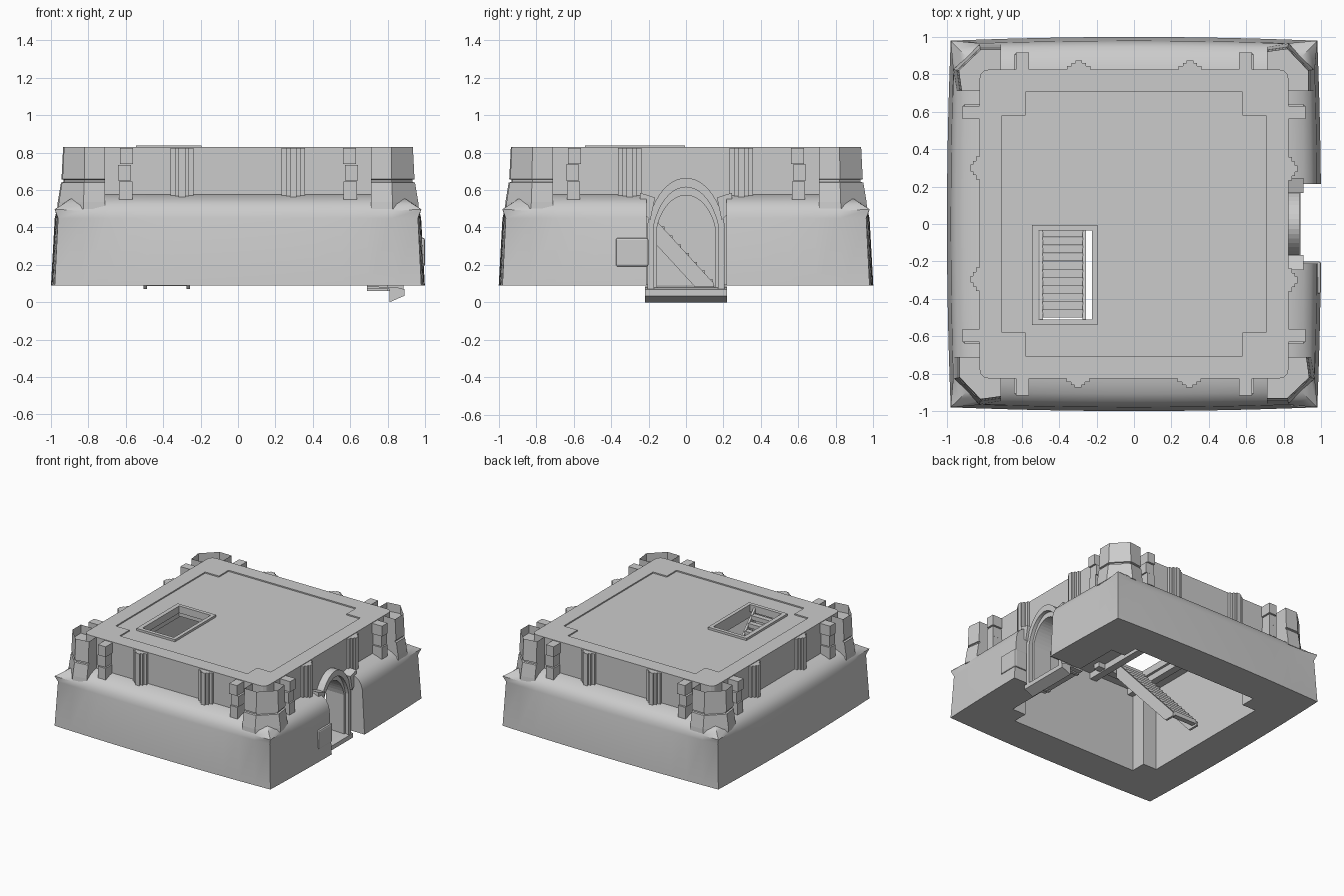
import bpy, bmesh, math
from mathutils import Matrix, Vector

cube = bpy.data.objects.get("Cube")
if cube:
    bpy.data.objects.remove(cube, do_unlink=True)

stone = bpy.data.materials.new("grey_stone")
stone.use_nodes = True
GREY = (0.6, 0.6, 0.6, 1)
stone.diffuse_color = GREY
stone.node_tree.nodes["Principled BSDF"].inputs["Base Color"].default_value = GREY


def finish(name, bm):
    bmesh.ops.recalc_face_normals(bm, faces=bm.faces)
    mesh = bpy.data.meshes.new(name)
    bm.to_mesh(mesh)
    bm.free()
    mesh.materials.append(stone)
    ob = bpy.data.objects.new(name, mesh)
    bpy.context.collection.objects.link(ob)
    return ob


def loft(bm, loops, close=False):
    """Skin a list of equal point loops; cap the ends or close into a tube."""
    rings = [[bm.verts.new(p) for p in loop] for loop in loops]
    n = len(rings[0])
    for a, b in zip(rings, rings[1:] + (rings[:1] if close else [])):
        for i in range(n):
            j = (i + 1) % n
            bm.faces.new((a[i], a[j], b[j], b[i]))
    if not close:
        bm.faces.new(rings[0])
        return bm.faces.new(rings[-1])


def add_box(bm, x0, x1, y0, y1, z0, z1):
    loft(bm, [[(x0, y0, z), (x1, y0, z), (x1, y1, z), (x0, y1, z)] for z in (z0, z1)])


def box(name, *size):
    bm = bmesh.new()
    add_box(bm, *size)
    return finish(name, bm)


def prism(name, pts, axis, lo, hi):
    """Extrude a 2D outline along x, y or z."""
    place = {"x": lambda a, b, t: (t, a, b), "y": lambda a, b, t: (a, t, b),
             "z": lambda a, b, t: (a, b, t)}[axis]
    bm = bmesh.new()
    loft(bm, [[place(a, b, t) for a, b in pts] for t in (lo, hi)])
    return finish(name, bm)


def cut(ob, cutters):
    bpy.context.view_layer.objects.active = ob
    for c in cutters:
        mod = ob.modifiers.new("cut", "BOOLEAN")
        mod.operation, mod.solver, mod.object = "DIFFERENCE", "EXACT", c
        bpy.ops.object.modifier_apply(modifier=mod.name)


def smooth(ob, angle=35):
    bpy.ops.object.select_all(action="DESELECT")
    ob.select_set(True)
    bpy.context.view_layer.objects.active = ob
    bpy.ops.object.shade_smooth_by_angle(angle=math.radians(angle))


def turned(bm, k):
    bm.transform(Matrix.Rotation(k * math.pi / 2, 4, "Z"))


def square(half, bow, z, lip=0, n=14):
    """Square loop with bowed sides and corners that kick outward."""
    pts = []
    for k in range(4):
        rot = Matrix.Rotation(k * math.pi / 2, 3, "Z")
        for i in range(n):
            u = 2 * i / n - 1
            h = half + lip * u ** 8
            pts.append(rot @ Vector((h * u, -h - bow * (1 - u * u), z + lip * u ** 8 * 0.5)))
    return pts


def arch(w, spring, peak, base, n=10):
    """Pointed arch outline in (y, z), open at the bottom."""
    half = []
    for i in range(n + 1):
        t = i / n
        bulge = 0.5 * t + 0.5 * (1 - math.cos(t * math.pi / 2))
        half.append((w * (1 - bulge), spring + (peak - spring) * math.sin(t * math.pi / 2) ** 0.9))
    right = [(w, base)] + half
    return right + [(-y, z) for y, z in reversed(right[:-1])]


def plus(a, b):
    """Square outline with its four corners notched."""
    quarter = [(a, -b), (a, b), (b, b)]
    pts = []
    for k in range(4):
        rot = Matrix.Rotation(k * math.pi / 2, 2)
        pts += [tuple(rot @ Vector(p)) for p in quarter]
    return pts


# Sloping earth bank with a rounded crown
bm = bmesh.new()
loft(bm, [square(0.98, 0.02, 0.09), square(0.962, 0.018, 0.45),
          square(0.955, 0.016, 0.485, 0.025), square(0.935, 0.013, 0.525),
          square(0.9, 0.008, 0.55), square(0.86, 0, 0.568), square(0.8, 0, 0.58)])
bank = finish("earth_bank", bm)

# Main block with rounded corners
corner = []
for k in range(4):
    rot = Matrix.Rotation(k * math.pi / 2, 2)
    for i in range(4):
        a = i * math.pi / 6
        corner.append(tuple(rot @ Vector((0.78 + 0.045 * math.cos(a), 0.78 + 0.045 * math.sin(a)))))
walls = prism("main_walls", corner, "z", 0.092, 0.83)

# Cutters for the room, roof recess, hatch and doorway
room = prism("room_cutter", plus(0.705, 0.58), "z", -0.1, 0.78)
recess = prism("roof_recess_cutter", plus(0.705, 0.58), "z", 0.82, 1)
hatch = box("hatch_cutter", -0.51, -0.22, -0.51, -0.035, 0.7, 1)
door = prism("doorway_cutter", arch(0.158, 0.4, 0.575, -0.1), "x", 0.5, 1.2)
gap = box("entrance_gap_cutter", 0.81, 1.2, -0.21, 0.215, -0.1, 1)
cut(bank, [room, gap, door])
cut(walls, [room, recess, hatch, door])
for c in (room, recess, hatch, door, gap):
    bpy.data.objects.remove(c, do_unlink=True)
smooth(bank)

# Hatch rim on the roof
bm = bmesh.new()
for x0, x1, y0, y1 in ((-0.545, -0.51, -0.54, -0.005), (-0.225, -0.195, -0.54, -0.005),
                       (-0.51, -0.225, -0.54, -0.51), (-0.51, -0.225, -0.035, -0.005)):
    add_box(bm, x0, x1, y0, y1, 0.79, 0.838)
finish("hatch_rim", bm)

# Ceiling beams around the hatch
bm = bmesh.new()
for x in (-0.56, -0.19):
    add_box(bm, x - 0.03, x + 0.03, -0.705, 0.705, 0.73, 0.782)
for y in (-0.56, 0.02):
    add_box(bm, -0.7, -0.1, y - 0.03, y + 0.03, 0.74, 0.784)
finish("ceiling_beams", bm)

# Stair: two stringers and treads
side = [(-0.51, 0.82), (0.15, 0.1), (0.15, 0.07), (0.06, 0.07), (-0.51, 0.69)]
for name, x in (("left_stringer", -0.275), ("right_stringer", -0.505)):
    prism(name, side, "x", x, x + 0.018)
bm = bmesh.new()
for i in range(15):
    y, z = -0.5 + 0.043 * i, 0.78 - 0.047 * i
    add_box(bm, -0.49, -0.272, y, y + 0.042, z - 0.035, z)
finish("stair_treads", bm)

# Corner buttresses, hollow on top, flared below
foot = [(0.79, 0.71), (0.93, 0.71), (0.93, 0.82), (0.82, 0.935), (0.71, 0.92), (0.71, 0.79)]
levels = [(0.5, 1.22), (0.535, 1.2), (0.64, 1.08), (0.643, 0.98), (0.655, 0.98), (0.658, 1.06), (0.83, 1)]
bank_side = 0.79
for k, name in enumerate(("back_left", "back_right", "front_right", "front_left")):
    bm = bmesh.new()
    top = loft(bm, [[(bank_side + (x - bank_side) * (s if x > bank_side else 1),
                      bank_side + (y - bank_side) * (s if y > bank_side else 1), z)
                     for x, y in foot] for z, s in levels])
    bmesh.ops.inset_region(bm, faces=[top], thickness=0.025)
    bmesh.ops.translate(bm, verts=top.verts, vec=(0, 0, -0.07))
    turned(bm, k)
    finish(name + "_buttress", bm)

# Ribs and stacked stone piers on each wall
for k, name in enumerate(("front", "left", "back", "right")):
    bm = bmesh.new()
    for x in (-0.3, 0.295):
        add_box(bm, x - 0.062, x + 0.062, -0.845, -0.8, 0.55, 0.825)
        add_box(bm, x - 0.038, x + 0.038, -0.862, -0.8, 0.55, 0.825)
        add_box(bm, x - 0.018, x + 0.018, -0.875, -0.8, 0.55, 0.825)
    turned(bm, k)
    finish(name + "_ribs", bm)
    bm = bmesh.new()
    for s in (-1, 1):
        for z0, z1, shift in ((0.55, 0.645, 0), (0.65, 0.735, 0.006), (0.74, 0.825, -0.004)):
            x = s * (0.6 + shift)
            add_box(bm, x - 0.035, x + 0.035, -0.912 + shift, -0.8, z0, z1)
    turned(bm, k)
    finish(name + "_piers", bm)

# Nested pointed door frames
for name, outer, inner, x0, x1 in (
        ("outer_door_frame", (0.205, 0.42, 0.665), (0.172, 0.41, 0.615), 0.8, 0.885),
        ("inner_door_frame", (0.18, 0.41, 0.62), (0.155, 0.4, 0.572), 0.69, 0.855)):
    o, i = arch(*outer, 0.06), arch(*inner, 0.06)
    bm = bmesh.new()
    loft(bm, [[(x0, *p), (x1, *p), (x1, *q), (x0, *q)] for p, q in zip(o, i)])
    finish(name, bm)

# Shoulder stones beside the arch
for name, s in (("back_shoulder", 1), ("front_shoulder", -1)):
    prism(name, [(s * 0.19, 0.44), (s * 0.25, 0.5), (s * 0.245, 0.585), (s * 0.165, 0.56)],
          "x", 0.81, 0.905)

# Threshold step and wall panel by the door
prism("threshold", [(0.69, 0.085), (0.69, 0.07), (0.81, 0.07), (0.81, 0), (0.89, 0.035),
                    (0.89, 0.07), (0.85, 0.08)], "y", -0.22, 0.22)
panel = box("door_side_panel", 0.88, 1.0, -0.375, -0.2, 0.19, 0.345)
bevel = panel.modifiers.new("soft_edges", "BEVEL")
bevel.width, bevel.segments = 0.012, 2
